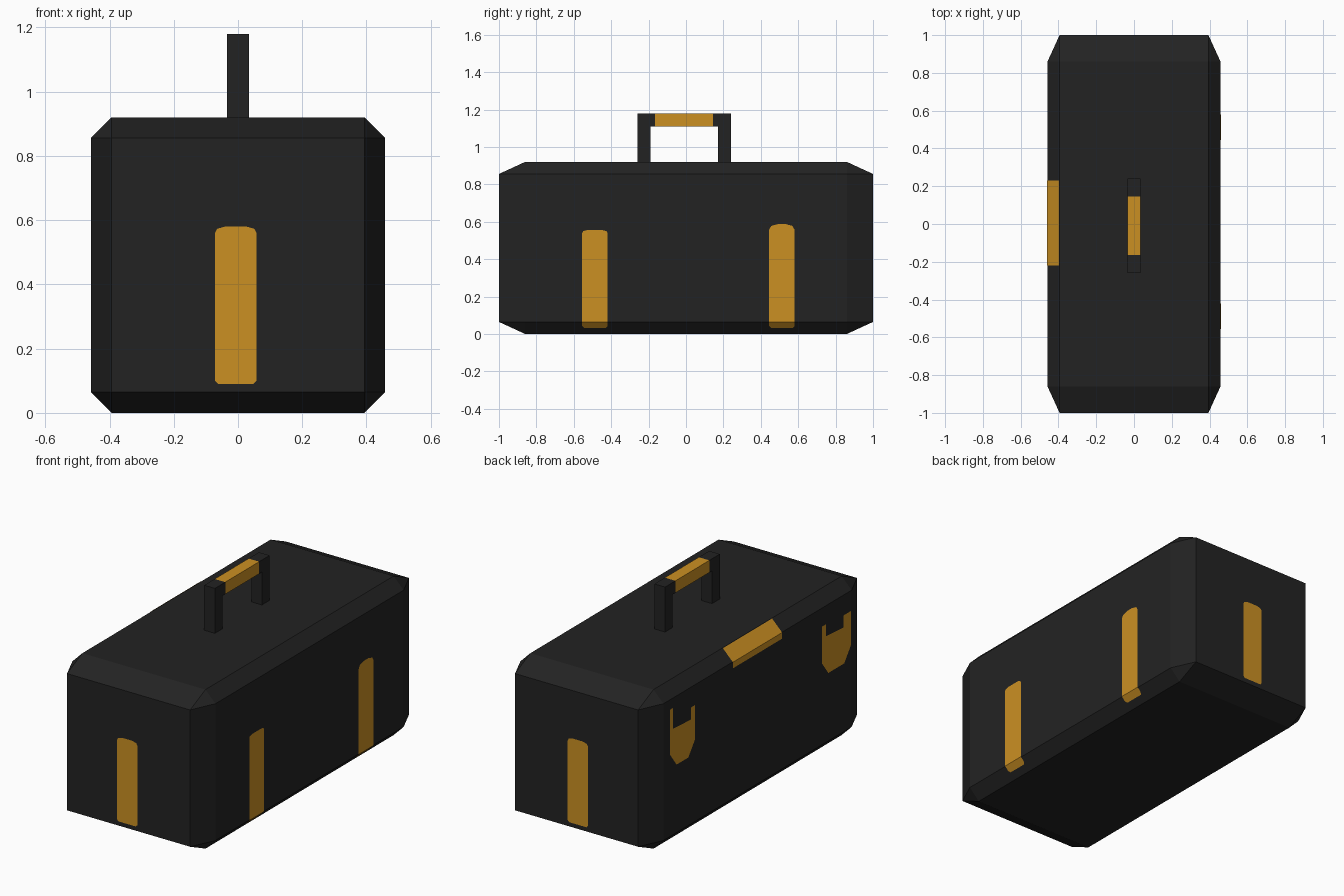
import bpy, bmesh
from mathutils import Vector

if "Cube" in bpy.data.objects:
    bpy.data.objects.remove(bpy.data.objects["Cube"])

HX, HY, H = 0.458, 1.0, 0.92          # half width, half length, height
C = 0.14                              # chamfer as a share of each half size


def material(name, rgb):
    m = bpy.data.materials.new(name)
    m.diffuse_color = (*rgb, 1)
    m.use_nodes = True
    m.node_tree.nodes["Principled BSDF"].inputs["Base Color"].default_value = m.diffuse_color
    return m


BLACK = material("soft black", (0.0165, 0.0165, 0.0165))
ORANGE = material("amber", (0.60, 0.28, 0.0165))


def finish(bm, name, mat):
    me = bpy.data.meshes.new(name)
    bm.to_mesh(me)
    bm.free()
    me.materials.append(mat)
    ob = bpy.data.objects.new(name, me)
    bpy.context.collection.objects.link(ob)
    return ob


# Body: a cube with every edge chamfered, then stretched
bm = bmesh.new()
bmesh.ops.create_cube(bm, size=2)
bmesh.ops.bevel(bm, geom=bm.edges[:], offset=C, segments=1, affect='EDGES')
bmesh.ops.scale(bm, vec=(HX, HY, H / 2), verts=bm.verts)
bmesh.ops.translate(bm, vec=(0, 0, H / 2), verts=bm.verts)
finish(bm, "body", BLACK)


# Profile in (y, z) extruded along x
def extrude_x(name, profile, half_w, mat):
    bm = bmesh.new()
    f = bm.faces.new([bm.verts.new((-half_w, y, z)) for y, z in profile])
    ex = bmesh.ops.extrude_face_region(bm, geom=[f])["geom"]
    bmesh.ops.translate(bm, vec=(2 * half_w, 0, 0),
                        verts=[g for g in ex if isinstance(g, bmesh.types.BMVert)])
    bmesh.ops.recalc_face_normals(bm, faces=bm.faces)
    return finish(bm, name, mat)


# Handle: two bent arms and a coloured grip between them
CY, TOP, LOW = -0.01, 1.18, 1.11
arm = [(.25, H), (.25, TOP), (.155, TOP), (.155, LOW), (.18, LOW), (.18, H)]
for s, label in ((-1, "front"), (1, "back")):
    extrude_x("handle_arm_" + label, [(CY + s * y, z) for y, z in arm], 0.034, BLACK)
extrude_x("handle_grip", [(CY - .155, LOW), (CY + .155, LOW),
                          (CY + .155, TOP), (CY - .155, TOP)], 0.034, ORANGE)


# Painted panel: outline (u, z) laid on one body side, folding over the chamfers
def panel(name, axis, sign, outline):
    half = HX if axis == 0 else HY
    c = C * H / 2
    bm = bmesh.new()
    bm.faces.new([bm.verts.new((0, u, z) if axis == 0 else (u, 0, z)) for u, z in outline])
    for z in (c, H - c):
        bmesh.ops.bisect_plane(bm, geom=bm.verts[:] + bm.edges[:] + bm.faces[:],
                               plane_co=(0, 0, z), plane_no=(0, 0, 1))
    for v in bm.verts:
        drop = max(0, c - v.co.z, v.co.z - (H - c)) / c
        v.co[axis] = sign * (half * (1 - C * drop) + 0.003)
    bm.normal_update()
    for f in bm.faces:
        if f.normal[axis] * sign < 0:
            f.normal_flip()
    finish(bm, name, ORANGE)


def stripe(u0, u1, z0, z1, top=0.02, bottom=0.01):
    m = top * 1.6
    return [(u0 + bottom, z0), (u1 - bottom, z0), (u1, z0 + bottom), (u1, z1 - top),
            (u1 - top * .35, z1 - top * .35), (u1 - m, z1),
            (u0 + m, z1), (u0 + top * .35, z1 - top * .35), (u0, z1 - top), (u0, z0 + bottom)]


# End and right side stripes
panel("front_stripe", 1, -1, stripe(-.072, .058, .09, .58))
panel("back_stripe", 1, 1, stripe(-.075, .055, .09, .58))
panel("right_stripe_front", 0, 1, stripe(-.555, -.42, .032, .555, .015))
panel("right_stripe_back", 0, 1, stripe(.445, .58, .032, .588, .03))


# Left side: two notched clasps and the lid latch on the top chamfer
def clasp(u0, u1, arm0, arm1, tip0, tip1):
    return [(u0, tip0), (u0, .54), (u0 + .06, .46), (u1 - .06, .46), (u1, .54),
            (u1, tip1), (u1 - arm1, tip1), (u1 - arm1, .68), (u0 + arm0, .67), (u0 + arm0, tip0)]


panel("clasp_front", 0, -1, clasp(-.848, -.583, .065, .04, .74, .75))
panel("clasp_back", 0, -1, clasp(.577, .805, .035, .03, .74, .80))
panel("lid_latch", 0, -1, [(-.22, .82), (.23, .82), (.23, H), (-.22, H)])
